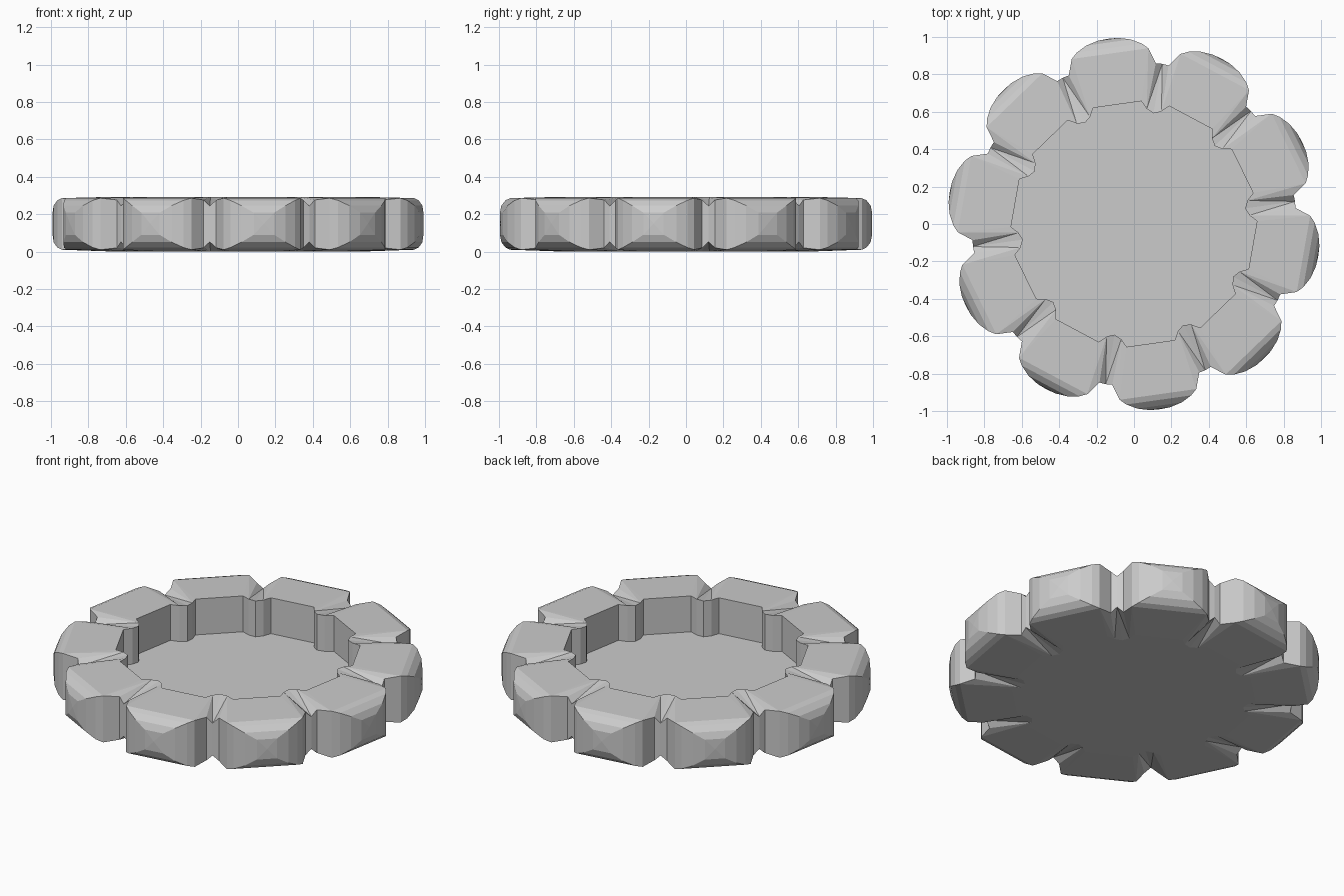
import bpy, bmesh, math

if "Cube" in bpy.data.objects:
    bpy.data.objects.remove(bpy.data.objects["Cube"])

LOBES = 10
STEP = 2 * math.pi / LOBES
START = math.radians(26)          # centre direction of the first lobe

# Half of one lobe, from its centre to the notch: (radial, tangential)
outer_half = [(1.0, 0), (.997, .055), (.98, .12), (.95, .175),
              (.92, .207), (.835, .235), (.827, .269)]
inner_half = [(.645, 0), (.645, .03), (.645, .07), (.645, .10),
              (.645, .13), (.60, .153), (.571, .1855)]
dip_half = [0, 0, 0, 0, 0, .01, .042]     # rim dips towards each notch

# Rounded rim cross-section: (height, largest radial reach)
profile = [(.01, .92), (.022, .95), (.05, .98), (.09, .997), (.15, 1.0),
           (.208, .997), (.246, .98), (.274, .95), (.286, .92)]
Z_LOW, Z_HIGH, Z_TOP, Z_FLOOR = .01, .286, .293, .08


def mirror_half(half):
    """Full lobe from notch to the point before the next notch."""
    return [(u, -v) for u, v in reversed(half[1:])] + half[:-1]


outer = mirror_half(outer_half)
inner = mirror_half(inner_half)
dips = dip_half[:0:-1] + dip_half[:-1]

bm = bmesh.new()


def ring(points, height, reach=9.0):
    """Closed ring of vertices repeated around all lobes."""
    verts = []
    for k in range(LOBES):
        a = START + k * STEP
        c, s = math.cos(a), math.sin(a)
        for (u, v), d in zip(points, dips):
            u = min(u, reach)
            verts.append(bm.verts.new((u * c - v * s, u * s + v * c, height(d))))
    return verts


def squeeze(z):
    """Height within the rim, narrowed by the dip of the notch."""
    t = (z - Z_LOW) / (Z_HIGH - Z_LOW)
    return lambda d: Z_LOW + d + t * (Z_HIGH - Z_LOW - 2 * d)


def bridge(low, high):
    """Join two rings, splitting quads along the outward crease."""
    n = len(low)
    for i in range(n):
        j = (i + 1) % n
        a, b, c, d = low[i], low[j], high[j], high[i]
        ac = ((a.co + c.co) / 2).xy.length
        bd = ((b.co + d.co) / 2).xy.length
        tris = ((a, b, c), (a, c, d)) if ac > bd else ((a, b, d), (b, c, d))
        for t in tris:
            bm.faces.new(t)


# Underside, rounded rim, top face, well wall
rings = [ring(inner, lambda d: 0.0)]
rings += [ring(outer, squeeze(z), r) for z, r in profile]
rings.append(ring(inner, lambda d: Z_TOP))
rings.append(ring(inner, lambda d: Z_FLOOR))
for low, high in zip(rings, rings[1:]):
    bridge(low, high)

# Flat base and well floor
bm.faces.new(list(reversed(rings[0])))
bm.faces.new(rings[-1])
bmesh.ops.recalc_face_normals(bm, faces=bm.faces)
bmesh.ops.dissolve_limit(bm, angle_limit=math.radians(.5),
                         verts=bm.verts, edges=bm.edges)

mesh = bpy.data.meshes.new("lobed_dish")
bm.to_mesh(mesh)
bm.free()
dish = bpy.data.objects.new("lobed_dish", mesh)
bpy.context.collection.objects.link(dish)
